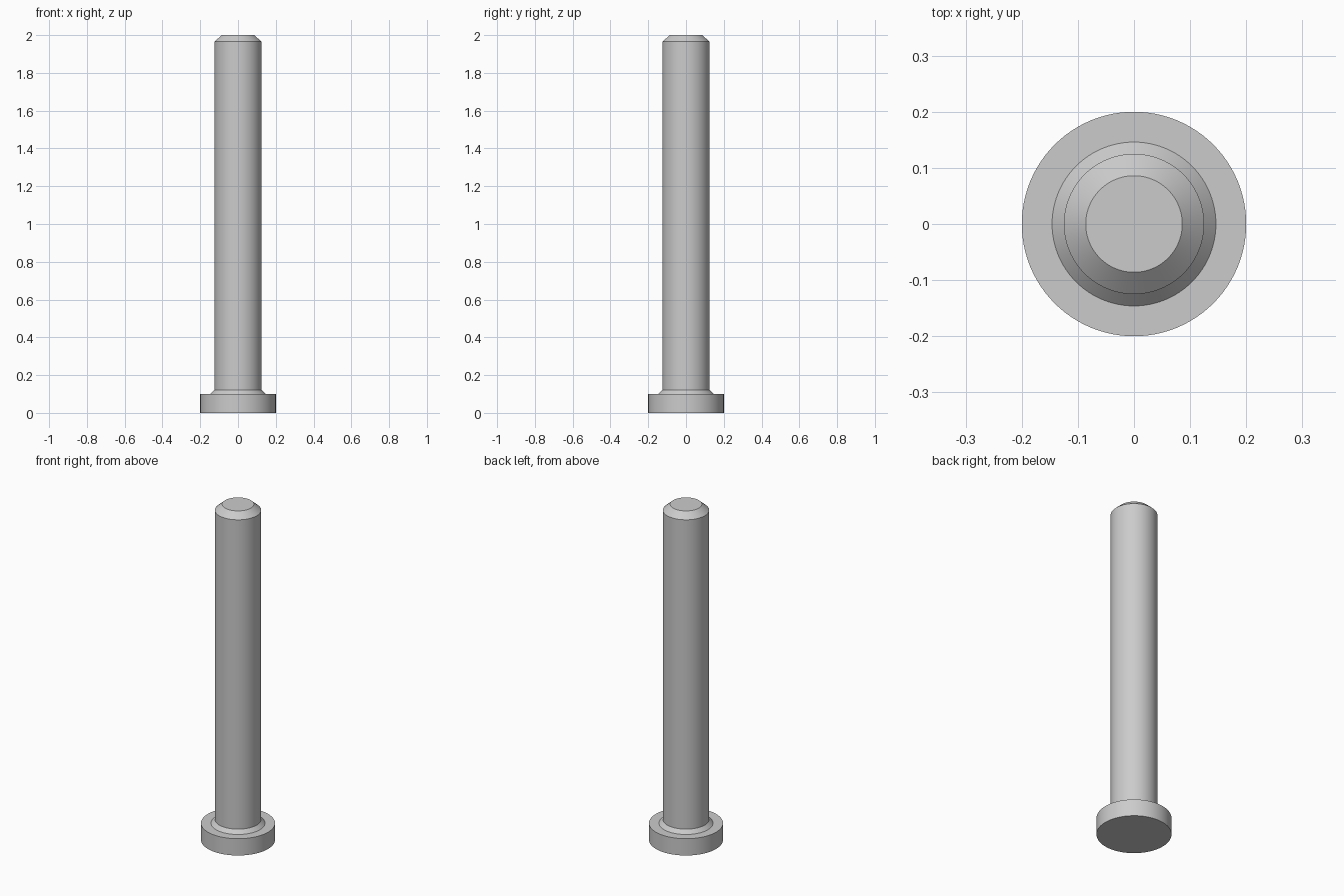
import bpy
import bmesh
import math

cube = bpy.data.objects.get("Cube")
if cube:
    bpy.data.objects.remove(cube, do_unlink=True)

# Plain grey metal
GREY = (0.6, 0.6, 0.6, 1.0)
steel = bpy.data.materials.new("grey_steel")
steel.use_nodes = True
steel.diffuse_color = GREY
steel.node_tree.nodes["Principled BSDF"].inputs["Base Color"].default_value = GREY

SEGMENTS = 96

# Radius and height: flat head, sloped collar, shank, chamfered tip
PROFILE = [(0.2, 0), (0.2, 0.1), (0.146, 0.1), (0.125, 0.122),
           (0.125, 1.965), (0.086, 2.0)]


def turned_part(name, profile, material):
    """Revolve a radius/height profile about z and cap both ends."""
    bm = bmesh.new()
    rings = []
    for radius, z in profile:
        angles = [math.tau * i / SEGMENTS for i in range(SEGMENTS)]
        rings.append([bm.verts.new((radius * math.cos(a), radius * math.sin(a), z))
                      for a in angles])
    for low, high in zip(rings, rings[1:]):
        for i in range(SEGMENTS):
            j = (i + 1) % SEGMENTS
            bm.faces.new((low[i], low[j], high[j], high[i]))
    bm.faces.new(rings[0][::-1])
    bm.faces.new(rings[-1])
    mesh = bpy.data.meshes.new(name)
    bm.to_mesh(mesh)
    bm.free()
    mesh.materials.append(material)
    obj = bpy.data.objects.new(name, mesh)
    bpy.context.collection.objects.link(obj)
    return obj


pin = turned_part("headed_pin", PROFILE, steel)

# Smooth the round walls, keep the rims sharp
bpy.ops.object.select_all(action='DESELECT')
pin.select_set(True)
bpy.context.view_layer.objects.active = pin
bpy.ops.object.shade_smooth_by_angle(angle=math.radians(30))
